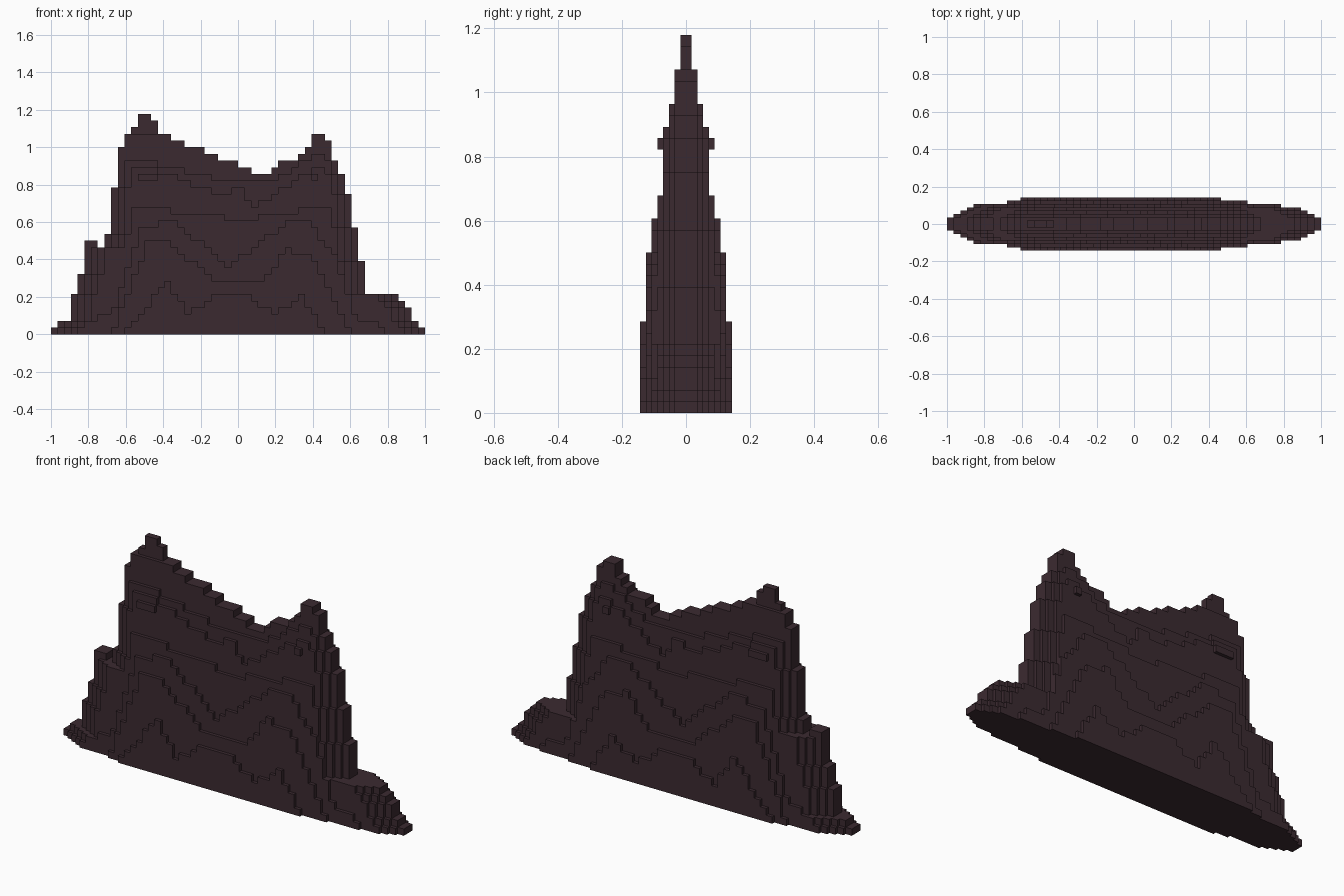
import bpy, bmesh
from mathutils import Matrix

if "Cube" in bpy.data.objects:
    bpy.data.objects.remove(bpy.data.objects["Cube"])

N = 56            # columns along x
V = 2 / N         # voxel size along x and z
D = V / 2         # depth of one layer on each side


def steps(line, fade=False):
    """Sample a contour (column, height in voxels) at every column."""
    out = []
    for i in range(N):
        inside = line[0][0] <= i <= line[-1][0]
        h = 0 if fade and not inside else line[0][1] if i < line[0][0] else line[-1][1]
        for (x0, z0), (x1, z1) in zip(line, line[1:]):
            if x0 <= i <= x1:
                h = round(z0 + (z1 - z0) * (i - x0) / (x1 - x0))
        out.append(h)
    return out


def shrink(heights):
    """Pull the slopes in by one column at each end."""
    padded = [0] + heights + [0]
    return [min(padded[i:i + 3]) for i in range(N)]


# ridge silhouette with its two peaks
ridge = steps([(0, 1), (2, 2), (4, 9), (5, 14), (7, 13), (8, 15), (10, 28), (13, 33), (14, 33), (16, 30),
               (31, 24), (37, 27), (39, 30), (41, 29), (44, 21), (47, 6), (51, 6), (55, 1)])

# upper layers: the ridge shrunk and capped by a wavy line
caps = [[(14, 26), (25, 23), (33, 23), (39, 27)],
        [(14, 25), (25, 21), (28, 22), (30, 19), (39, 25)],
        [(14, 19), (22, 18), (28, 17), (39, 19)]]

# lower buttress layers
buttresses = [[(4, 1), (9, 4), (13, 16), (18, 17), (26, 10), (35, 17), (38, 17), (42, 12), (45, 3), (49, 1)],
              [(9, 1), (14, 14), (17, 14), (24, 8), (31, 8), (35, 13), (39, 11), (44, 1)],
              [(11, 1), (17, 8), (20, 3), (24, 6), (29, 6), (33, 3), (37, 6), (40, 1)]]

layers = [ridge, [min(h, 30) for h in ridge]]
for line in caps:
    layers.append([min(p) for p in zip(steps(line), shrink(layers[-1]))])
for line in buttresses:
    layers.append([min(p) for p in zip(steps(line, True), layers[-1])])
layers.append([0] * N)

bm = bmesh.new()


def quad(*pts):
    """Add a face and its mirror image on the back."""
    bm.faces.new([bm.verts.new(p) for p in pts])
    bm.faces.new([bm.verts.new((x, -y, z)) for x, y, z in reversed(pts)])


# stepped slopes: tread, underside, riser and end walls of every layer
for k, (inner, outer) in enumerate(zip(layers, layers[1:])):
    y0, y1 = -k * D, -(k + 1) * D
    for i in range(N):
        a, b = -1 + i * V, -1 + (i + 1) * V
        h, low = inner[i] * V, outer[i] * V
        left = inner[i - 1] * V if i else 0
        right = inner[i + 1] * V if i < N - 1 else 0
        if h:
            quad((a, y1, h), (b, y1, h), (b, y0, h), (a, y0, h))
            quad((a, y0, 0), (b, y0, 0), (b, y1, 0), (a, y1, 0))
        if h > low:
            quad((a, y1, low), (b, y1, low), (b, y1, h), (a, y1, h))
        if h > left:
            quad((a, y0, left), (a, y1, left), (a, y1, h), (a, y0, h))
        if h > right:
            quad((b, y1, right), (b, y0, right), (b, y0, h), (b, y1, h))

bmesh.ops.remove_doubles(bm, verts=bm.verts, dist=1e-4)

# small overhanging ledges near the two peaks
for col, width in ((14.5, 3), (39.5, 1)):
    for side in (-1, 1):
        bmesh.ops.create_cube(bm, size=1, matrix=Matrix.Translation((-1 + col * V, side * 4.5 * D, 23.5 * V))
                              @ Matrix.Diagonal((width * V, D, V, 1)))

mesh = bpy.data.meshes.new("mountain_ridge")
bm.to_mesh(mesh)
bm.free()
rock = bpy.data.materials.new("dark_rock")
rock.diffuse_color = (.044, .023, .03, 1)
rock.use_nodes = True
rock.node_tree.nodes["Principled BSDF"].inputs["Base Color"].default_value = rock.diffuse_color
mesh.materials.append(rock)
bpy.context.collection.objects.link(bpy.data.objects.new("mountain_ridge", mesh))
